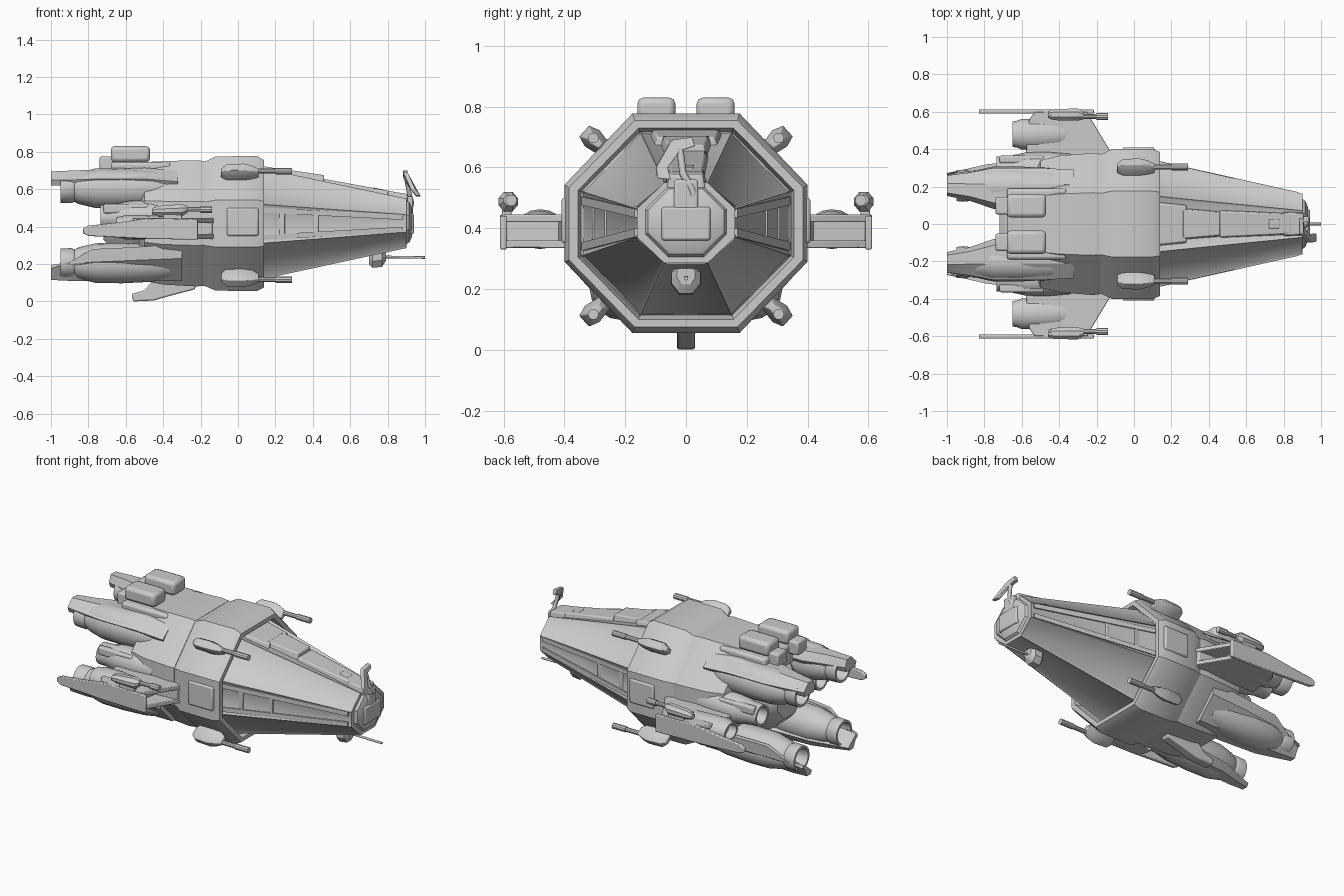
import bpy, bmesh, math
from mathutils import Vector

if "Cube" in bpy.data.objects:
    bpy.data.objects.remove(bpy.data.objects["Cube"])


def loft(name, rings, bevel=0.0, angle=32, inset=None):
    """Skin a list of equal-sized point rings, capping both ends."""
    bm = bmesh.new()
    vs = [[bm.verts.new(p) for p in r] for r in rings]
    n = len(rings[0])
    sides = []
    for a, b in zip(vs, vs[1:]):
        for i in range(n):
            j = (i + 1) % n
            sides.append(bm.faces.new((a[i], a[j], b[j], b[i])))
    bm.faces.new(vs[0])
    bm.faces.new(vs[-1])
    bmesh.ops.recalc_face_normals(bm, faces=bm.faces[:])
    if inset:
        bmesh.ops.inset_individual(bm, faces=sides, thickness=inset[0], depth=inset[1])
    me = bpy.data.meshes.new(name)
    bm.to_mesh(me)
    bm.free()
    me.shade_smooth()
    me.set_sharp_from_angle(angle=math.radians(angle))
    ob = bpy.data.objects.new(name, me)
    bpy.context.collection.objects.link(ob)
    if bevel:
        m = ob.modifiers.new("bevel", 'BEVEL')
        m.width, m.segments = bevel, 2
    return ob


def octagon(x, hy, z0, z1, cy=0.0, fy=0.44, fz=0.35):
    zc, hz = (z0 + z1) / 2, (z1 - z0) / 2
    a, b = hy * fy, hz * fz
    pts = [(a, hz), (hy, b), (hy, -b), (a, -hz), (-a, -hz), (-hy, -b), (-hy, b), (-a, hz)]
    return [(x, cy + y, zc + z) for y, z in pts]


def turned(name, profile, y, z, n=16, sz=1.0):
    return loft(name, [[(x, y + r * math.cos(2 * math.pi * i / n), z + sz * r * math.sin(2 * math.pi * i / n))
                        for i in range(n)] for x, r in profile])


def box(name, x, y, z, bevel=0.008):
    return loft(name, [[(x[0], y[0], k), (x[1], y[0], k), (x[1], y[1], k), (x[0], y[1], k)] for k in z], bevel)


def plan(name, pts, z0, z1, s=1, bevel=0.004):
    return loft(name, [[(x, s * y, z) for x, y in pts] for z in (z0, z1)], bevel)


def side(name, pts, y0, y1, bevel=0.005):
    return loft(name, [[(x, y, z) for x, z in pts] for y in (y0, y1)], bevel)


def tube(name, pts, r):
    cu = bpy.data.curves.new(name, 'CURVE')
    cu.dimensions, cu.bevel_depth, cu.bevel_resolution, cu.use_fill_caps = '3D', r, 2, True
    sp = cu.splines.new('POLY')
    sp.points.add(len(pts) - 1)
    for p, q in zip(sp.points, pts):
        p.co = (*q, 1)
    bpy.context.collection.objects.link(bpy.data.objects.new(name, cu))


# central octagonal collar with recessed front lip
loft("collar_ring", [octagon(*a) for a in (
    (-0.20, .365, .085, .745), (-0.17, .375, .08, .75), (-0.12, .40, .058, .775), (0.10, .40, .055, .778),
    (0.14, .385, .075, .755), (0.14, .355, .10, .73), (0.09, .345, .115, .715))])

# tapered forward hull with inset panels, and nose
loft("forward_hull", [octagon(*a) for a in (
    (0.09, .345, .11, .72), (0.90, .162, .285, .55))], inset=(.014, -.006))
loft("nose_cap", [octagon(0.89, .14, .30, .54), octagon(0.915, .125, .315, .53), octagon(0.93, .09, .345, .50)])
box("nose_plate_wide", (.91, .94), (-.08, .08), (.36, .47))
box("nose_plate_tall", (.90, .935), (-.04, .04), (.36, .56))


# raised top plates following the slope
def slope_plate(name, x0, x1, z0, z1, w0, w1, h):
    loft(name, [[(x, -w, z), (x, w, z), (x, w * .85, z + h), (x, -w * .85, z + h)]
                for x, z, w in ((x0, z0, w0), (x1, z1, w1))], .006)


slope_plate("roof_plate_rear", .12, .28, .67, .645, .13, .11, .055)
slope_plate("roof_plate_mid", .26, .46, .65, .62, .09, .07, .055)
slope_plate("roof_plate_front", .46, .84, .61, .54, .08, .06, .045)
slope_plate("roof_hatch", .72, .78, .56, .548, .03, .03, .05)
slope_plate("nose_brow", .80, .905, .535, .52, .07, .065, .055)

for s in (1, -1):
    # side rails and window frames on the forward hull
    for zt, zn, lab in ((.49, .45, "upper"), (.34, .385, "lower")):
        loft(f"hull_rail_{lab}", [[(x, s * (y - .03), z - .014), (x, s * (y + .004), z - .014),
                                   (x, s * (y + .004), z + .014), (x, s * (y - .03), z + .014)]
                                  for x, y, z in ((.10, .34, zt), (.88, .166, zn))])
    for x in (.22, .40):
        y = .342 - (x - .09) * .226
        box("side_frame", (x, x + .03), sorted((s * (y - .04), s * (y - .003))), (.35, .48), .004)

# rear hull and inner core
loft("rear_hull", [octagon(*a) for a in (
    (-0.18, .375, .085, .75), (-0.22, .38, .08, .755), (-0.40, .365, .09, .75),
    (-0.50, .34, .11, .745), (-0.53, .26, .20, .68))])
loft("engine_core", [octagon(-.5, .24, .22, .66), octagon(-.66, .19, .27, .62), octagon(-.72, .12, .33, .56)])
box("dorsal_deck", (-.68, -.36), (-.19, .19), (.62, .745), .015)

for s in (1, -1):
    # four main engines with hollow nozzles
    for lab, y, z in (("upper", .20, .605), ("lower", .21, .205)):
        turned(f"{lab}_engine", [(-.36, .08), (-.46, .10), (-.62, .108), (-.76, .106), (-.85, .085), (-.875, .073),
                                 (-.89, .08), (-.95, .078), (-.95, .064), (-.86, .055), (-.84, .02)], s * y, z)
    # outer fairings that trail past the nozzles
    loft("upper_fairing", [[(x, s * (y + a * w), z + b) for a, b in ((-1, 0), (-.7, t), (.2, t), (1, 0), (.8, -.03), (-.8, -.03))]
                           for x, y, z, w, t in ((-.32, .19, .64, .10, .06), (-.50, .19, .655, .11, .06),
                                                 (-.75, .19, .655, .11, .05), (-.88, .20, .65, .075, .05),
                                                 (-1.0, .205, .65, .055, .045))])
    loft("lower_fairing", [[(x, s * (y + a * w), z + b) for a, b in ((-1, 0), (-.7, -t), (.1, -t), (1, .06), (1.05, h), (.8, h), (.7, .06))]
                           for x, y, z, w, t, h in ((-.30, .21, .17, .13, .06, .14), (-.55, .21, .16, .125, .05, .13),
                                                    (-.78, .21, .15, .105, .04, .13), (-.90, .22, .14, .07, .03, .07),
                                                    (-1.0, .225, .135, .045, .02, .04))])
    # middle engine tucked against the hull
    turned("middle_engine", [(-.34, .08), (-.46, .09), (-.58, .088), (-.65, .072), (-.67, .068), (-.735, .066),
                             (-.735, .052), (-.66, .045), (-.65, .01)], s * .295, .45)
    box("engine_side_slab", (-.72, -.48), sorted((s * .325, s * .365)), (.47, .52), .01)

    # stub wing: hollow front intake, filled rear, flattened nacelle
    outline = [(-.12, .36), (-.13, .395), (-.235, .57), (-.25, .60), (-.53, .60), (-.56, .56), (-.58, .36)]
    plan("wing_top_skin", outline, .42, .445, s)
    plan("wing_bottom_skin", outline, .335, .36, s)
    plan("wing_core", [(-.27, .36), (-.31, .59), (-.52, .59), (-.54, .36)], .35, .43, s)
    plan("wing_intake_frame", [(-.13, .37), (-.14, .41), (-.3, .42), (-.3, .37)], .345, .43, s)
    turned("wing_nacelle", [(-.30, .04), (-.40, .075), (-.52, .082), (-.60, .082), (-.625, .072), (-.65, .068),
                            (-.65, .054), (-.60, .048), (-.59, .01)], s * .48, .397, 16, .8)
    side("wing_tip_blade", [(-.215, .33), (-.215, .44), (-.48, .445), (-.66, .42), (-.80, .405), (-.83, .39),
                            (-.83, .365), (-.80, .35), (-.50, .335)], *sorted((s * .59, s * .612)))
    # wing tip gun
    loft("wing_gun_body", [octagon(-.46, .018, .465, .495, s * .585), octagon(-.43, .030, .46, .51, s * .585),
                           octagon(-.30, .032, .455, .52, s * .585), octagon(-.27, .02, .475, .51, s * .58)])
    turned("wing_gun_barrel", [(-.45, .013), (-.20, .013), (-.20, .019), (-.14, .019)], s * .575, .492, 10)
    box("wing_gun_mount", (-.40, -.30), sorted((s * .575, s * .605)), (.43, .47), .004)

    # collar guns, above and below
    for k in (1, -1):
        y, z = s * .31, .407 + k * .29
        c = Vector((0, s * .74, k * .67))
        t = Vector((0, -c.z, c.y))
        shape = [(.055, .03), (.055, -.03), (.01, -.045), (-.08, -.028), (-.08, .028), (.01, .045)]
        loft("collar_gun_body", [[Vector((x, y, z)) + c * (a * f - .01) + t * (b * f) for a, b in shape]
                                 for x, f in ((-.09, .35), (-.06, .75), (.03, .8), (.07, .65), (.11, .35))], .003)
        turned("collar_gun_barrel", [(.06, .014), (.20, .014), (.20, .018), (.29, .018)], s * .305, .407 + k * .29, 10)

    # dorsal pods and their rear blocks
    box("dorsal_pod", (-.68, -.47), sorted((s * .035, s * .16)), (.745, .83), .02)
    box("dorsal_pod_tail", (-.74, -.66), sorted((s * .05, s * .145)), (.69, .775), .012)
    # collar side blocks
    box("collar_side_block", (-.06, .11), sorted((s * .38, s * .41)), (.35, .50), .01)

# ventral fin
side("ventral_fin", [(-.22, .10), (-.23, .065), (-.40, .02), (-.45, .005), (-.56, .0), (-.57, .04), (-.50, .06), (-.45, .12)],
     -.03, .03, .008)

# chin gun
loft("chin_gun_body", [octagon(.70, .03, .20, .28), octagon(.72, .05, .18, .29), octagon(.77, .048, .185, .29), octagon(.79, .03, .215, .28)])
tube("chin_gun_barrel", [(.76, 0, .238), (1.0, 0, .235)], .007)

# nose antenna: curved mast with a hooked dish paddle
tube("antenna_mast", [(.92, .03, .48), (.93, .02, .53), (.915, -.01, .58), (.90, -.02, .66)], .012)
hook = [(.02, .70, .89), (-.05, .69, .89), (-.10, .60, .93), (-.095, .565, .96), (-.05, .56, .96),
        (-.06, .60, .93), (-.02, .655, .895), (.03, .67, .89)]
loft("antenna_paddle", [[(x + d, y, z) for y, z, x in hook] for d in (-.008, .016)], .003)
